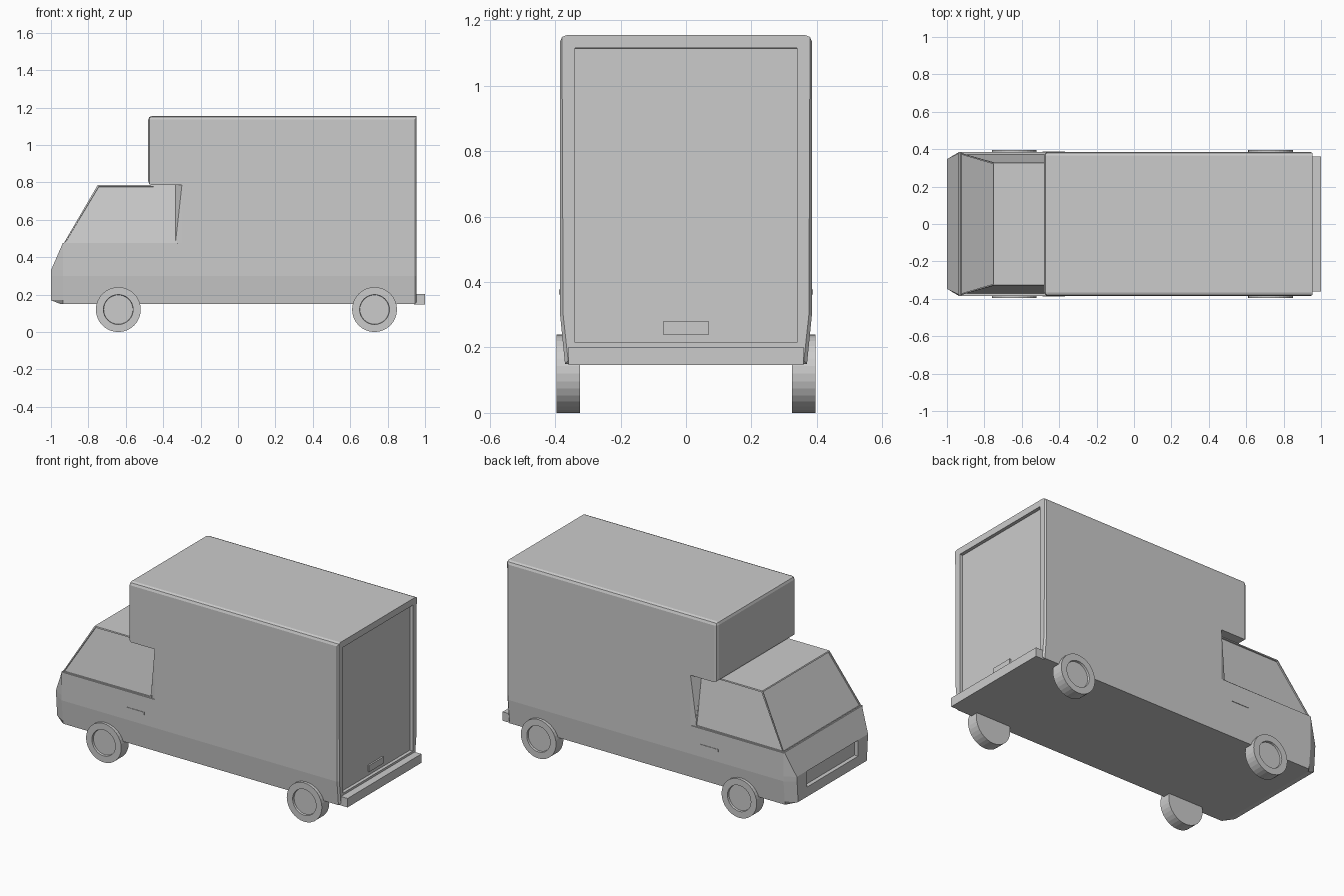
import bpy, bmesh, math
from mathutils import Matrix, Vector

if "Cube" in bpy.data.objects:
    bpy.data.objects.remove(bpy.data.objects["Cube"])


def finish(name, bm):
    bmesh.ops.recalc_face_normals(bm, faces=bm.faces[:])
    me = bpy.data.meshes.new(name)
    bm.to_mesh(me)
    bm.free()
    ob = bpy.data.objects.new(name, me)
    bpy.context.collection.objects.link(ob)
    return ob


def block(name, lo, hi):
    bm = bmesh.new()
    lo, hi = Vector(lo), Vector(hi)
    m = Matrix.Translation((lo + hi) / 2) @ Matrix.Diagonal((hi - lo).to_4d())
    m[3][3] = 1
    bmesh.ops.create_cube(bm, size=1, matrix=m)
    return finish(name, bm)


def loft(bm, rings):
    loops = [[bm.verts.new(p) for p in r] for r in rings]
    n = len(loops[0])
    for a, b in zip(loops, loops[1:]):
        for i in range(n):
            j = (i + 1) % n
            bm.faces.new((a[i], a[j], b[j], b[i]))
    bm.faces.new(loops[0][::-1])
    bm.faces.new(loops[-1])
    bmesh.ops.recalc_face_normals(bm, faces=bm.faces[:])


# Cargo box with overhang above the cab
W = 0.385
profile = [(-.30, .15), (.955, .15), (.955, 1.155), (-.48, 1.155), (-.48, .785), (-.30, .785)]
bm = bmesh.new()
loft(bm, [[(x, y, z) for x, z in profile] for y in (-W, W)])


def rounded(e):
    a, b = (v.co for v in e.verts)
    c = (a + b) / 2
    return (abs(c.y) > .3 and c.z > 1.1) or c.x < -.45


bmesh.ops.bevel(bm, geom=[e for e in bm.edges if rounded(e)], offset=.02,
                segments=2, affect='EDGES', profile=.5)
rear = [e for e in bm.edges if all(v.co.x > .95 for v in e.verts)
        and all(abs(v.co.y) > .38 for v in e.verts)]
bmesh.ops.bevel(bm, geom=rear, offset=.01, segments=1, affect='EDGES')
# tapered skirt
bmesh.ops.bisect_plane(bm, geom=bm.verts[:] + bm.edges[:] + bm.faces[:],
                       plane_co=(0, 0, .3), plane_no=(0, 0, 1))
for v in bm.verts:
    if v.co.z < .2:
        v.co.y *= .37 / W
# recessed rear door
bm.normal_update()
door = [f for f in bm.faces if f.normal.x > .99 and f.calc_center_median().x > .9]
bmesh.ops.inset_region(bm, faces=door, thickness=.037)
for v in {v for f in door for v in f.verts}:
    v.co.y = math.copysign(.34, v.co.y) if abs(v.co.y) > .3 else v.co.y
    if v.co.z < .25:
        v.co.z = .215
    elif v.co.z > 1:
        v.co.z = 1.115
bmesh.ops.inset_region(bm, faces=door, thickness=.0005, depth=-.02)
finish("cargo_box", bm)

# Lower cab: z, nose x, nose half width, shoulder half width
levels = [(.15, -.95, .345, .37), (.17, -1, .335, .372), (.30, -1, .345, .385),
          (.33, -1, .347, .385), (.475, -.937, .378, .385)]
bm = bmesh.new()
loft(bm, [[(-.3, -s, z), (-.935, -s, z), (x, -h, z), (x, h, z), (-.935, s, z), (-.3, s, z)]
          for z, x, h, s in levels])
cab = finish("lower_cab", bm)

# Grille recess and headlights
cutter = block("grille_cutter", (-1.1, -.32, .23), (-.975, .32, .328))
cutter.hide_render = True
cutter.hide_set(True)
mod = cab.modifiers.new("grille", 'BOOLEAN')
mod.object = cutter
mod.operation = 'DIFFERENCE'
mod.solver = 'EXACT'

# Upper cab with inset windscreen and side windows
bm = bmesh.new()
loft(bm, [[(-.325, -h, z), (x, -h, z), (x, h, z), (-.325, h, z)]
          for x, h, z in ((-.932, .38, .474), (-.75, .327, .786))])
glass = [f for f in bm.faces if abs(f.normal.y) > .5 or f.normal.x < -.5]
bmesh.ops.inset_individual(bm, faces=glass, thickness=.01)
bmesh.ops.inset_individual(bm, faces=glass, thickness=.001, depth=-.007)
finish("upper_cab", bm)

for s, side in ((-1, "right"), (1, "left")):
    block("headlight_" + side, (-1, min(s * .25, s * .32), .23), (-.97, max(s * .25, s * .32), .33))
    block("door_handle_" + side, (-.49, s * .385 - .003, .362), (-.37, s * .385 + .003, .378))
    # wedge joining cab side to the box
    bm = bmesh.new()
    for p in ((-.335, .372, .47), (-.335, .327, .785), (-.3, .385, .47), (-.3, .385, .785),
              (-.3, .32, .47), (-.3, .32, .785)):
        bm.verts.new((p[0], p[1] * s, p[2]))
    bmesh.ops.convex_hull(bm, input=bm.verts[:])
    finish("pillar_" + side, bm)
    # wheels with recessed hubs
    for x, end in ((-.64, "front"), (.73, "rear")):
        bm = bmesh.new()
        m = Matrix.Translation((x, s * .36, .12)) @ Matrix.Rotation(-s * math.pi / 2, 4, 'X')
        bmesh.ops.create_cone(bm, cap_ends=True, segments=32, radius1=.12, radius2=.12,
                              depth=.072, matrix=m)
        bm.normal_update()
        hub = [f for f in bm.faces if f.normal.y * s > .9]
        bmesh.ops.inset_region(bm, faces=hub, thickness=.04)
        bmesh.ops.inset_region(bm, faces=hub, thickness=.002, depth=-.012)
        finish("wheel_%s_%s" % (end, side), bm)

# Rear step and door latch
block("rear_step", (.94, -.36, .147), (1, .36, .202))
block("rear_latch", (.93, -.07, .24), (.945, .07, .28))
